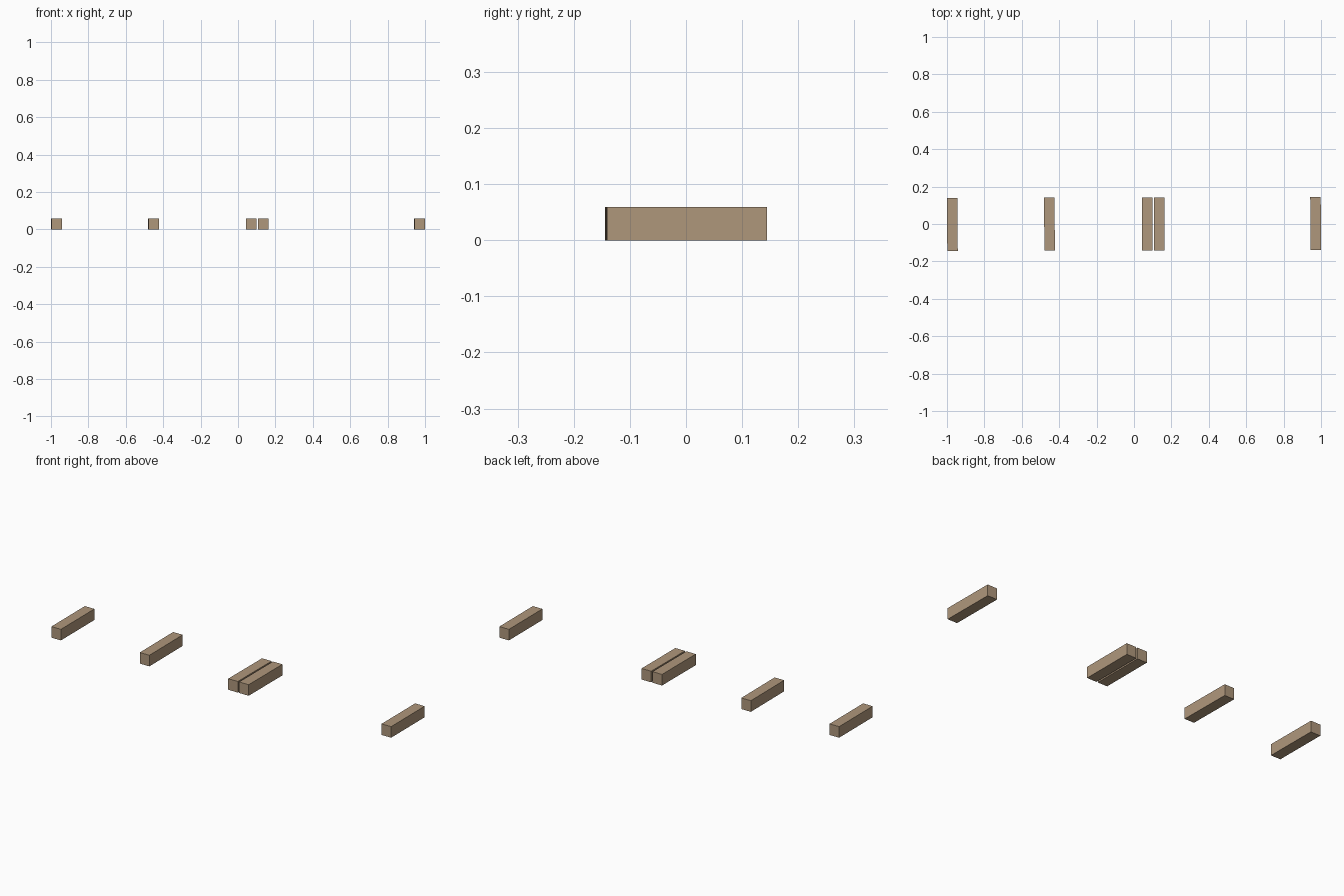
import bpy, math

if "Cube" in bpy.data.objects:
    bpy.data.objects.remove(bpy.data.objects["Cube"])

# Single flat wood colour
wood = bpy.data.materials.new("tan wood")
wood.diffuse_color = (0.43, 0.31, 0.2, 1.0)
wood.use_nodes = True
wood.node_tree.nodes["Principled BSDF"].inputs["Base Color"].default_value = wood.diffuse_color

WIDTH, LENGTH, HEIGHT = 0.056, 0.284, 0.059


def sleeper(name, x, y, turn):
    """One squared timber lying on the ground, front to back."""
    bpy.ops.mesh.primitive_cube_add(size=1, location=(x, y, HEIGHT / 2),
                                    rotation=(0, 0, math.radians(turn)))
    ob = bpy.context.object
    ob.name = name
    ob.scale = (WIDTH, LENGTH, HEIGHT)
    ob.data.materials.append(wood)


# Row of five timbers: centre x, centre y, slight turn in degrees
row = [(-0.971, -0.002, 0.3), (-0.452, 0.0, 0.5), (0.070, 0.0, 0.0),
       (0.134, 0.0, 0.0), (0.971, 0.002, 0.3)]
for i, (x, y, turn) in enumerate(row, 1):
    sleeper(f"timber_{i}", x, y, turn)
